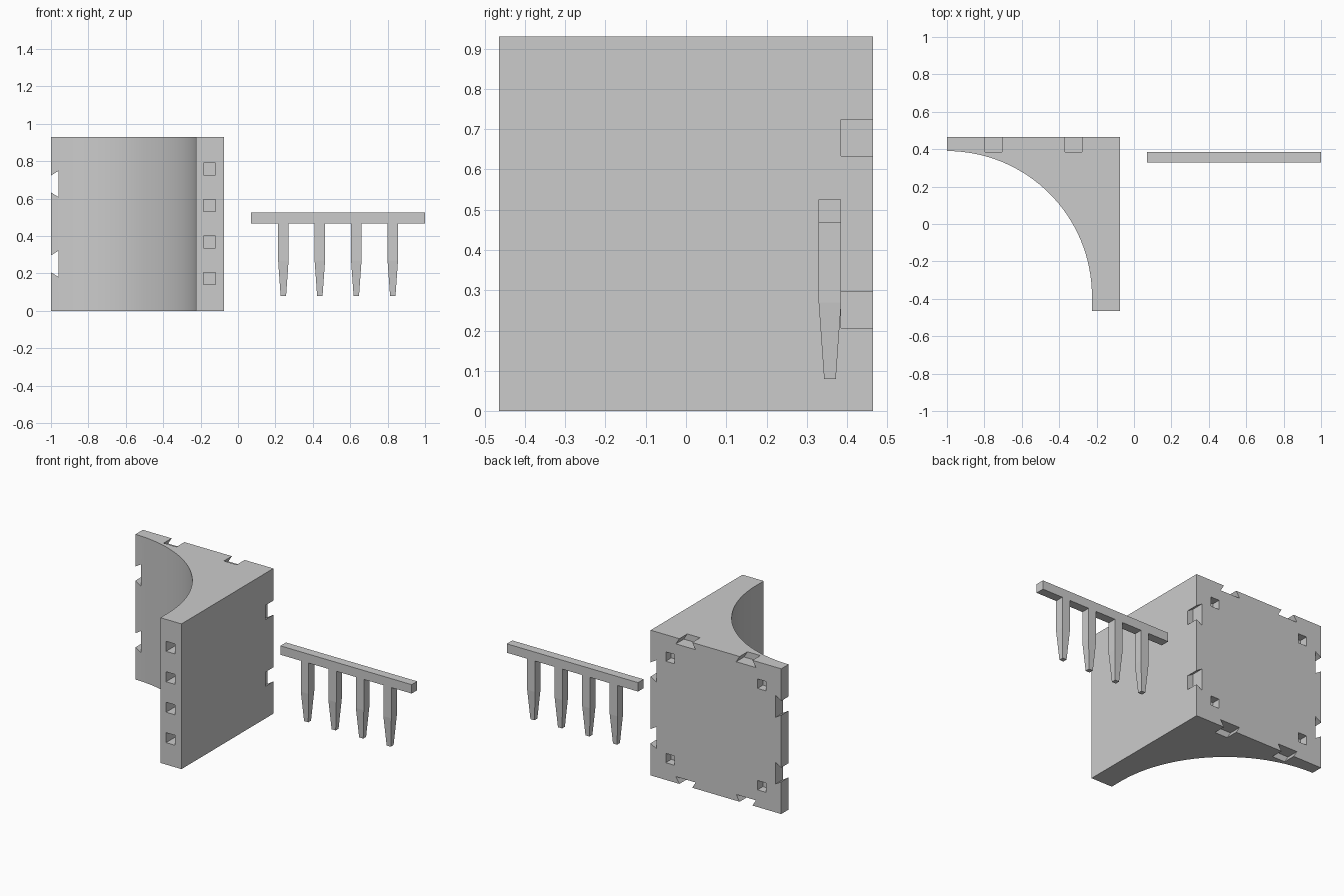
import bpy, bmesh
from math import sin, cos, pi, radians
from mathutils import Matrix, Vector

if "Cube" in bpy.data.objects:
    bpy.data.objects.remove(bpy.data.objects["Cube"])

X0, X1, Y0, Y1, H = -1.0, -0.075, -0.465, 0.465, 0.93
CX, CZ = (X0 + X1) / 2, H / 2


def loft(bm, rings):
    """Closed solid through matching rings of points."""
    loops = [[bm.verts.new(p) for p in r] for r in rings]
    n = len(loops[0])
    for a, b in zip(loops, loops[1:]):
        for i in range(n):
            j = (i + 1) % n
            bm.faces.new((a[i], a[j], b[j], b[i]))
    bm.faces.new(loops[0][::-1])
    bm.faces.new(loops[-1])


def box(bm, lo, hi):
    (a, b, c), (d, e, f) = lo, hi
    loft(bm, [[(a, b, z), (d, b, z), (d, e, z), (a, e, z)] for z in (c, f)])


def finish(bm, name):
    bmesh.ops.recalc_face_normals(bm, faces=bm.faces)
    me = bpy.data.meshes.new(name)
    bm.to_mesh(me)
    bm.free()
    ob = bpy.data.objects.new(name, me)
    bpy.context.collection.objects.link(ob)
    return ob


# Corner bracket: square plate and side wall joined by a concave quarter arc
R, ARC_Y, SEG = 0.775, -0.385, 32
arc = [(X0 + R * cos(pi / 2 * i / SEG), ARC_Y + R * sin(pi / 2 * i / SEG))
       for i in range(SEG + 1)]
profile = [(X0, Y1), (X1, Y1), (X1, Y0), (X0 + R, Y0)] [::1] + arc
profile = profile[::-1]
bm = bmesh.new()
loft(bm, [[(x, y, z) for x, y in profile] for z in (0, H)])
bracket = finish(bm, "corner_bracket")

# Cutter: dovetail notches, two on each edge of the back plate
bm = bmesh.new()
for turn in range(4):
    half = (X1 - X0) / 2 if turn % 2 else H / 2
    rot = Matrix.Rotation(radians(90 * turn), 3, 'Y')
    for s in (-0.2135, 0.2135):
        shape = [(s - 0.033, half + 0.02), (s + 0.033, half + 0.02),
                 (s + 0.07, half - 0.04), (s - 0.07, half - 0.04)]
        loft(bm, [[rot @ Vector((u, y, v)) + Vector((CX, 0, CZ)) for u, v in shape]
                  for y in (0.385, Y1 + 0.02)])

# Cutter: shallow corner sockets in the back face
for sx in (-1, 1):
    for sz in (-1, 1):
        x, z = CX + sx * 0.325, CZ + sz * 0.325
        box(bm, (x - 0.03, Y1 - 0.055, z - 0.03), (x + 0.03, Y1 + 0.02, z + 0.03))

# Cutter: deep peg sockets in the front edge
for i in range(4):
    x, z = -0.152, CZ + (i - 1.5) * 0.195
    box(bm, (x - 0.032, Y0 - 0.02, z - 0.032), (x + 0.032, Y0 + 0.4, z + 0.032))
cutter = finish(bm, "socket_cutter")
cutter.hide_render = True

mod = bracket.modifiers.new("sockets", 'BOOLEAN')
mod.operation, mod.solver, mod.object = 'DIFFERENCE', 'EXACT', cutter
bpy.context.view_layer.objects.active = bracket
bracket.select_set(True)
bpy.ops.object.modifier_apply(modifier=mod.name)
bpy.data.objects.remove(cutter)
bpy.ops.object.shade_smooth_by_angle(angle=radians(20))

# Peg comb: bar with four tapered pegs
BX0, BX1, PY = 0.07, 1.0, 0.3575
bm = bmesh.new()
box(bm, (BX0, PY - 0.028, 0.468), (BX1, PY + 0.028, 0.525))
finish(bm, "comb_bar")
for i in range(4):
    x = (BX0 + BX1) / 2 + (i - 1.5) * 0.195
    bm = bmesh.new()
    loft(bm, [[(x + a * h, PY + b * h, z) for a, b in ((-1, -1), (1, -1), (1, 1), (-1, 1))]
              for z, h in ((0.08, 0.0145), (0.27, 0.028), (0.468, 0.028))])
    finish(bm, f"comb_peg_{i + 1}")
